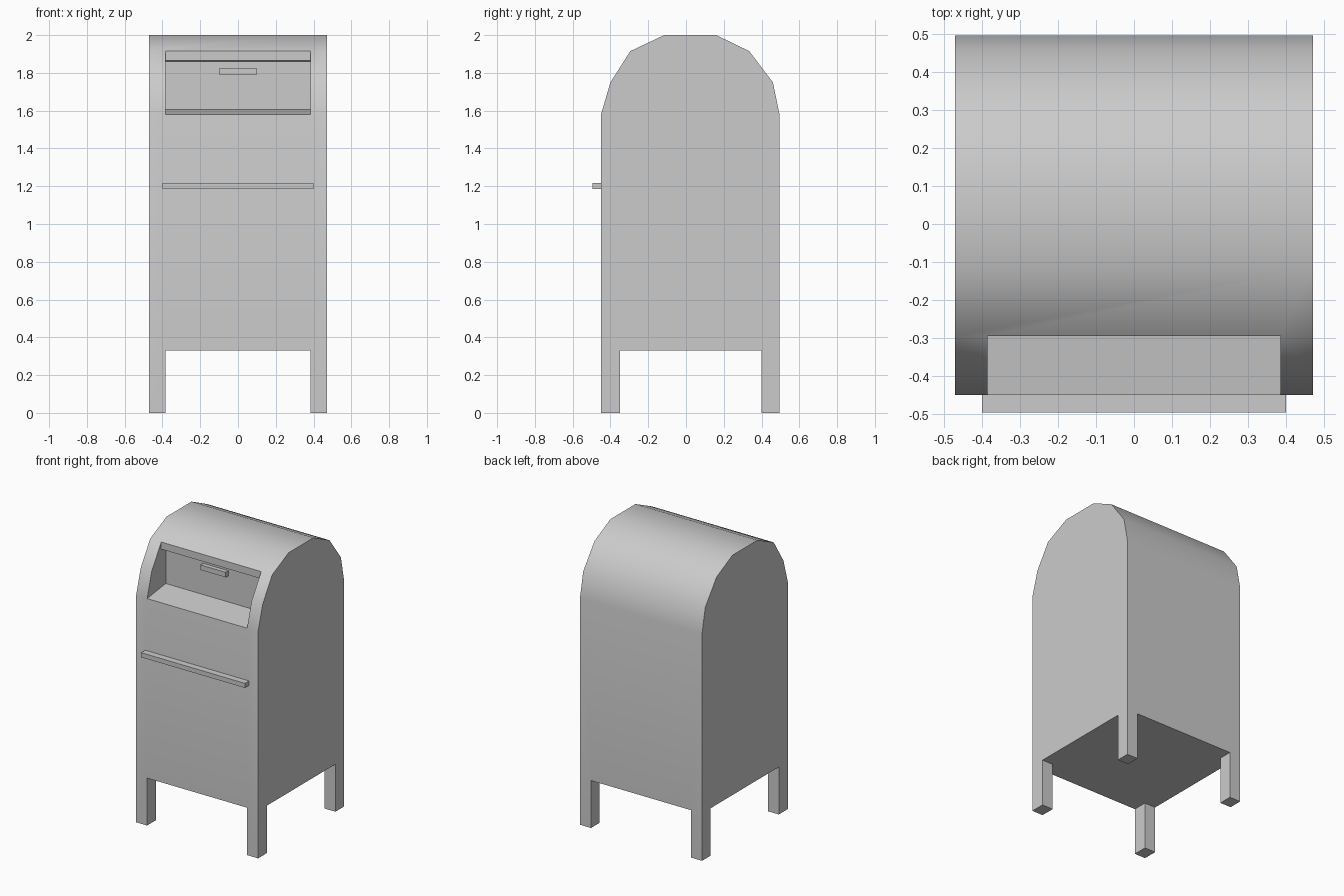
import bpy, bmesh, math

if "Cube" in bpy.data.objects:
    bpy.data.objects.remove(bpy.data.objects["Cube"])


def prism(name, profile, half_width):
    """Extrude a (y, z) profile along x, centred on x = 0."""
    bm = bmesh.new()
    face = bm.faces.new([bm.verts.new((-half_width, y, z)) for y, z in profile])
    ext = bmesh.ops.extrude_face_region(bm, geom=[face])
    moved = [v for v in ext["geom"] if isinstance(v, bmesh.types.BMVert)]
    bmesh.ops.translate(bm, verts=moved, vec=(2 * half_width, 0, 0))
    bmesh.ops.recalc_face_normals(bm, faces=bm.faces)
    mesh = bpy.data.meshes.new(name)
    bm.to_mesh(mesh)
    bm.free()
    obj = bpy.data.objects.new(name, mesh)
    bpy.context.collection.objects.link(obj)
    return obj


def box(name, half_width, y0, y1, z0, z1):
    return prism(name, [(y0, z0), (y1, z0), (y1, z1), (y0, z1)], half_width)


def cut(target, cutter):
    """Subtract the cutter from the target and discard it."""
    mod = target.modifiers.new("cut", "BOOLEAN")
    mod.operation = "DIFFERENCE"
    mod.solver = "EXACT"
    mod.object = cutter
    bpy.context.view_layer.objects.active = target
    bpy.ops.object.modifier_apply(modifier=mod.name)
    bpy.data.objects.remove(cutter, do_unlink=True)


# Cabinet with barrel roof, running down to the feet
body = prism("mailbox_body", [
    (-0.45, 0), (0.495, 0), (0.495, 1.58), (0.46, 1.75), (0.335, 1.915),
    (0.16, 2.0), (-0.115, 2.0), (-0.295, 1.915), (-0.40, 1.75), (-0.45, 1.58),
], 0.47)

# Openings between the four legs
cut(body, box("front_leg_gap", 0.385, -0.7, 0.7, -0.2, 0.33))
cut(body, box("side_leg_gap", 0.7, -0.35, 0.40, -0.2, 0.33))

# Recessed deposit slot with sloping floor and top lip
cut(body, prism("slot_recess", [
    (-0.6, 1.58), (-0.45, 1.58), (-0.245, 1.607), (-0.245, 1.859),
    (-0.295, 1.865), (-0.295, 1.915), (-0.6, 1.915),
], 0.385))

# Door handle inside the recess
box("door_handle", 0.097, -0.275, -0.24, 1.79, 1.825)

# Ledge bar across the front
box("front_bar", 0.40, -0.495, -0.445, 1.185, 1.217)

# Smooth roof, sharp corners
bpy.ops.object.select_all(action="DESELECT")
body.select_set(True)
bpy.context.view_layer.objects.active = body
bpy.ops.object.shade_smooth_by_angle(angle=math.radians(40))
